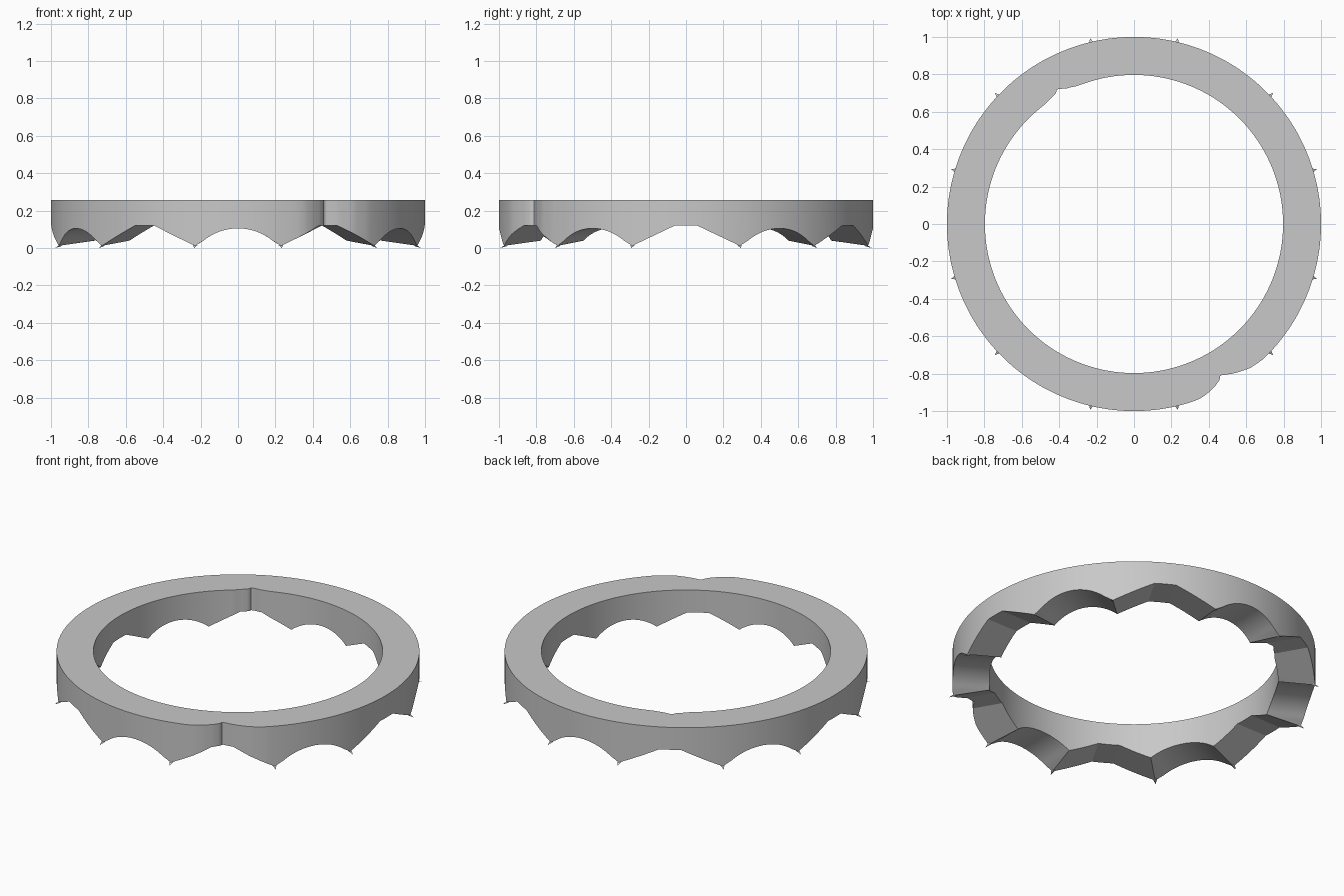
import bpy, bmesh
from math import sin, cos, asin, sqrt, radians, degrees

cube = bpy.data.objects.get("Cube")
if cube:
    bpy.data.objects.remove(cube, do_unlink=True)

grey = bpy.data.materials.new("plain grey")
grey.use_nodes = True
colour = (0.58, 0.58, 0.58, 1)
grey.diffuse_color = colour
grey.node_tree.nodes["Principled BSDF"].inputs["Base Color"].default_value = colour

TOP, OUTER, INNER = 0.256, 1.0, 0.797
TIP_Z, CUSP = 0.012, 16.7          # height and angle of the pointed feet
ARC_HALF = 30 - CUSP
KNEE, FLAT_Z = 0.06, 0.12          # flat part of the straight-sided gaps
RINGS = 5

# Notches in the walls: (angle, radius)
OUTER_NOTCH = [(-71, 1), (-68.8, .997), (-66, .985), (-62.9, .966), (-61, .949),
               (-60.3, .932), (-59.4, .938), (-56.5, .96), (-51.2, .989), (-46, 1)]
INNER_NOTCH = [(110, INNER), (113, .798), (117, .809), (119.3, .826), (119.9, .829),
               (120.6, .815), (122, .808), (126, .797)]


def lookup(points, x, default):
    for (a, p), (b, q) in zip(points, points[1:]):
        if a <= x <= b:
            return p + (q - p) * (x - a) / (b - a)
    return default


def straight_gap(t):
    end = sin(radians(CUSP))
    return FLAT_Z - max(0, abs(t) - KNEE) * (FLAT_Z - TIP_Z) / (end - KNEE)


def round_gap(t):
    end, knee, rad, top = sin(radians(ARC_HALF)), 0.184, 0.293, 0.105
    t = abs(t)
    if t <= knee:
        return top - rad + sqrt(rad * rad - t * t)
    z = round_gap(knee)
    return z + (TIP_Z - z) * (t - knee) / (end - knee)


def straight_angle(u, r):
    """Angle of a column; the knee columns run parallel to the gap's axis."""
    knee = degrees(asin(KNEE / r))
    v = abs(u)
    a = v / 0.4 * knee if v <= 0.4 else knee + (v - 0.4) / 0.6 * (CUSP - knee)
    return a if u >= 0 else -a


def round_angle(u, r):
    return u * ARC_HALF


def finish(bm, name, smooth):
    bmesh.ops.recalc_face_normals(bm, faces=bm.faces)
    mesh = bpy.data.meshes.new(name)
    bm.to_mesh(mesh)
    bm.free()
    mesh.materials.append(grey)
    obj = bpy.data.objects.new(name, mesh)
    bpy.context.collection.objects.link(obj)
    if smooth:
        bpy.ops.object.select_all(action='DESELECT')
        obj.select_set(True)
        bpy.context.view_layer.objects.active = obj
        bpy.ops.object.shade_smooth_by_angle(angle=radians(25))
    return obj


# Ring with alternating straight and rounded gaps along its lower edge
bm = bmesh.new()
columns = []
STEPS = 40
for sector in range(12):
    middle = -90 + sector * 30
    height, angle = (round_gap, round_angle) if sector % 2 == 0 else (straight_gap, straight_angle)
    for i in range(STEPS):
        u = 2 * i / STEPS - 1
        nominal = middle + angle(u, 1)
        signed = (nominal + 180) % 360 - 180
        r_out = lookup(OUTER_NOTCH, signed, OUTER)
        r_in = lookup(INNER_NOTCH, signed, INNER)

        def point(r, z=None):
            a = angle(u, r)
            if z is None:
                z = height(r * sin(radians(a)))
            b = radians(middle + a)
            return bm.verts.new((r * cos(b), r * sin(b), z))

        column = [point(r_in, TOP), point(r_out, TOP)]
        for k in range(RINGS):
            column.append(point(r_out + (r_in - r_out) * k / (RINGS - 1)))
        columns.append(column)

for i, a in enumerate(columns):
    b = columns[(i + 1) % len(columns)]
    for k in range(len(a)):
        n = (k + 1) % len(a)
        bm.faces.new((a[k], b[k], b[n], a[n]))
finish(bm, "scalloped_ring", True)

# Small pointed nubs at the outer end of each foot
bm = bmesh.new()
for sector in range(6):
    for side in (-1, 1):
        a = radians(sector * 60 + side * CUSP)
        corners = [(0.99, -0.013, 0.017), (0.99, 0.013, 0.017), (0.985, 0, 0.010), (1.022, 0, 0)]
        v = [bm.verts.new((r * cos(a) - w * sin(a), r * sin(a) + w * cos(a), z))
             for r, w, z in corners]
        for tri in ((0, 1, 2), (0, 1, 3), (1, 2, 3), (2, 0, 3)):
            bm.faces.new([v[k] for k in tri])
finish(bm, "foot_nubs", False)
